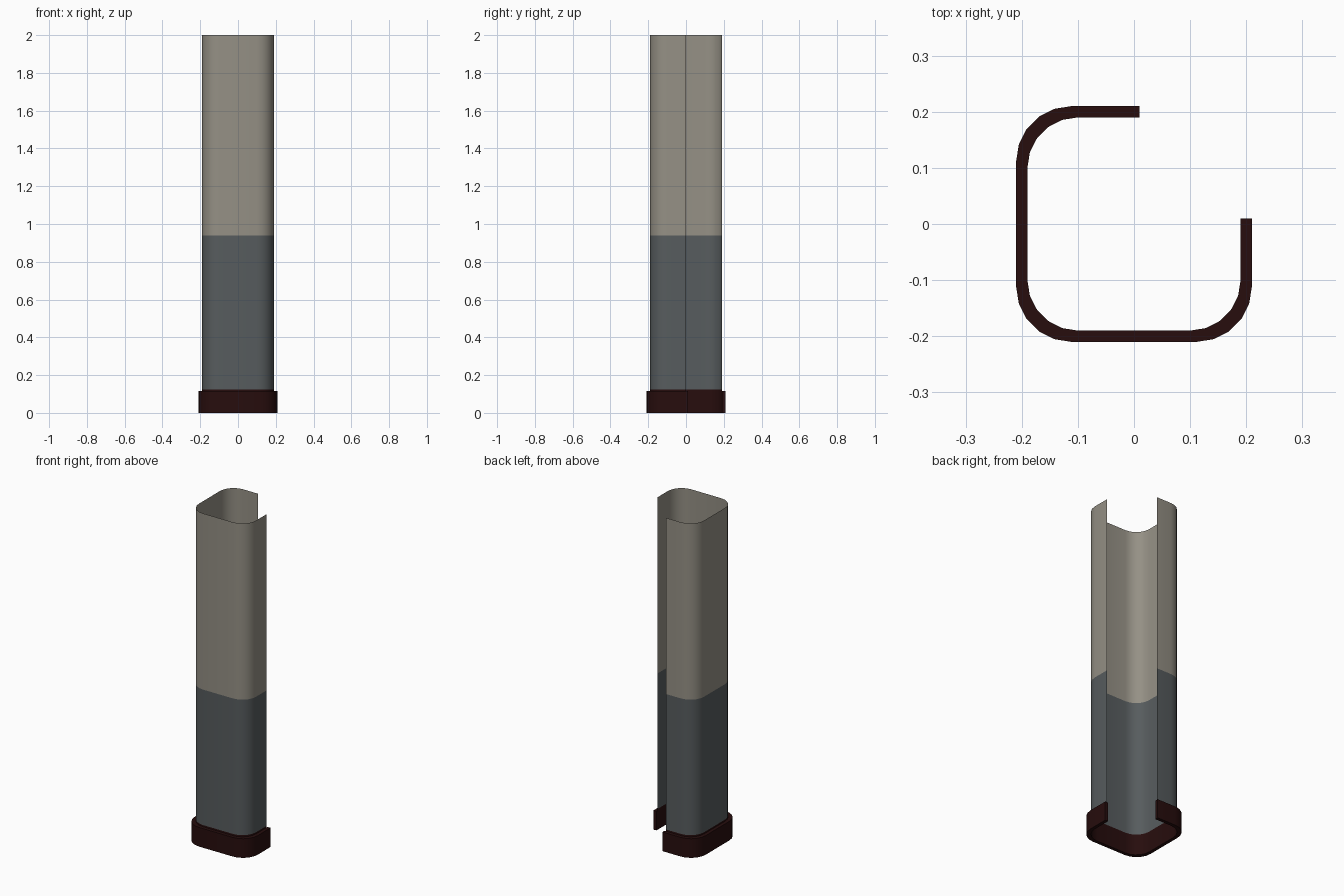
import bpy, math

if "Cube" in bpy.data.objects:
    bpy.data.objects.remove(bpy.data.objects["Cube"])


def material(name, rgb):
    m = bpy.data.materials.new(name)
    m.diffuse_color = (*rgb, 1.0)
    m.use_nodes = True
    m.node_tree.nodes["Principled BSDF"].inputs["Base Color"].default_value = m.diffuse_color
    return m


beige = material("upper_wall_beige", (0.30, 0.28, 0.235))
grey = material("lower_wall_grey", (0.095, 0.107, 0.112))
dark = material("baseboard_dark_brown", (0.02, 0.004, 0.004))
SEGS = 5


def outline(half, radius, end):
    """Open rounded square: right side, front, left side, back; gap at back right."""
    pts = [(half, end)]
    c = half - radius
    for sx, sy, start in ((1, -1, 0), (-1, -1, -90), (-1, 1, -180)):
        for i in range(SEGS + 1):
            a = math.radians(start - 90 * i / SEGS)
            pts.append((sx * c + radius * math.cos(a), sy * c + radius * math.sin(a)))
    pts.append((end, half))
    return pts


def build(name, verts, faces, mats, indices=None):
    me = bpy.data.meshes.new(name)
    me.from_pydata(verts, [], faces)
    for m in mats:
        me.materials.append(m)
    if indices:
        for p, i in zip(me.polygons, indices):
            p.material_index = i
    me.update()
    ob = bpy.data.objects.new(name, me)
    bpy.context.collection.objects.link(ob)
    bpy.ops.object.select_all(action='DESELECT')
    ob.select_set(True)
    bpy.context.view_layer.objects.active = ob
    bpy.ops.object.shade_smooth_by_angle(angle=math.radians(35))
    return ob


# Thin wall sheet in three colour bands
path = outline(0.19, 0.09, 0.0)
n = len(path)
levels = [0.0, 0.125, 0.94, 2.0]
verts = [(x, y, z) for z in levels for x, y in path]
faces, idx = [], []
for band in range(3):
    for i in range(n - 1):
        a = band * n + i
        faces.append((a + 1, a, a + n, a + n + 1))
        idx.append(band)
build("wall", verts, faces, [dark, grey, beige], idx)

# Solid baseboard hugging the outside of the wall
outer = outline(0.21, 0.098, 0.01)
inner = outline(0.19, 0.09, 0.01)
H = 0.115
verts = []
for (ox, oy), (ix, iy) in zip(outer, inner):
    verts += [(ox, oy, 0), (ox, oy, H), (ix, iy, H), (ix, iy, 0)]
faces = []
for i in range(n - 1):
    for k in range(4):
        a, b = 4 * i + k, 4 * i + (k + 1) % 4
        faces.append((a, b, b + 4, a + 4))
faces += [(3, 2, 1, 0), tuple(4 * (n - 1) + k for k in range(4))]
base = build("baseboard", verts, faces, [dark])

# Consistent outward normals on the baseboard
import bmesh
bm = bmesh.new()
bm.from_mesh(base.data)
bmesh.ops.recalc_face_normals(bm, faces=bm.faces)
bm.to_mesh(base.data)
bm.free()
